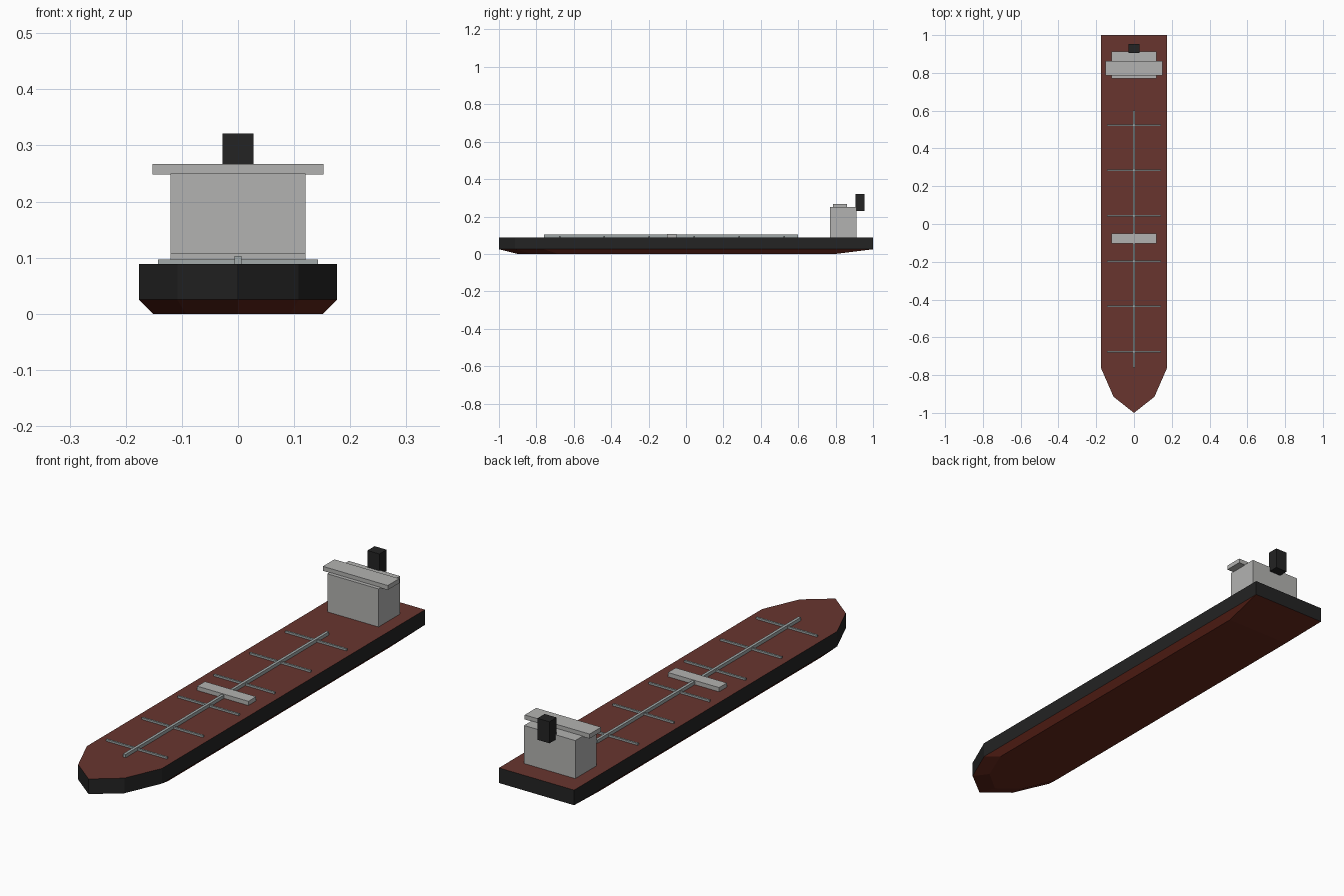
import bpy, bmesh

cube = bpy.data.objects.get("Cube")
if cube:
    bpy.data.objects.remove(cube, do_unlink=True)


def material(name, rgb):
    m = bpy.data.materials.new(name)
    m.use_nodes = True
    colour = (*rgb, 1)
    m.diffuse_color = colour
    m.node_tree.nodes["Principled BSDF"].inputs["Base Color"].default_value = colour
    return m


black = material("black paint", (0.017, 0.017, 0.017))
red = material("bottom red", (0.13, 0.02, 0.011))
deck_brown = material("deck brown", (0.14, 0.036, 0.028))
grey = material("light grey", (0.45, 0.45, 0.44))
pipe_grey = material("pipe grey", (0.36, 0.40, 0.40))


def add_object(name, bm, mats):
    bmesh.ops.recalc_face_normals(bm, faces=bm.faces)
    mesh = bpy.data.meshes.new(name)
    bm.to_mesh(mesh)
    bm.free()
    for m in mats:
        mesh.materials.append(m)
    obj = bpy.data.objects.new(name, mesh)
    bpy.context.collection.objects.link(obj)
    return obj


def box(name, half_width, y0, y1, z0, z1, mat):
    bm = bmesh.new()
    bmesh.ops.create_cube(bm, size=1)
    for v in bm.verts:
        v.co.x *= 2 * half_width
        v.co.y = (y0 + y1) / 2 + v.co.y * (y1 - y0)
        v.co.z = (z0 + z1) / 2 + v.co.z * (z1 - z0)
    return add_object(name, bm, [mat])


# Hull: pointed outline lofted from the small flat bottom to the chine and deck
DECK, CHINE = 0.089, 0.025
port = [(0.176, 1), (0.176, -0.76), (0.108, -0.915)]
outline = port + [(0, -1)] + [(-x, y) for x, y in reversed(port)]

bm = bmesh.new()


def ring(z, sx=1, stern=1, bow=1):
    return [bm.verts.new((x * sx, y * (stern if y > 0 else bow), z)) for x, y in outline]


bottom, chine, top = ring(0, 0.86, 0.8, 0.9), ring(CHINE), ring(DECK)
n = len(outline)
for low, high, index in ((bottom, chine, 1), (chine, top, 0)):
    for i in range(n):
        j = (i + 1) % n
        bm.faces.new((low[i], low[j], high[j], high[i])).material_index = index
bm.faces.new(bottom).material_index = 1
bm.faces.new(top).material_index = 2
add_object("hull", bm, [black, red, deck_brown])

# Deckhouse, bridge with wings, and funnel at the stern
box("deckhouse", 0.12, 0.769, 0.912, DECK, 0.25, grey)
box("bridge", 0.152, 0.785, 0.862, 0.248, 0.267, grey)
box("funnel", 0.028, 0.906, 0.954, 0.23, 0.321, black)

# Deck piping
box("centre_pipe", 0.006, -0.76, 0.6, DECK, 0.103, pipe_grey)
box("manifold_platform", 0.12, -0.102, -0.05, DECK, 0.107, grey)
for k in range(6):
    y = -0.676 + 0.24 * k
    box(f"cross_pipe_{k + 1}", 0.143, y - 0.004, y + 0.004, DECK, 0.097, pipe_grey)
